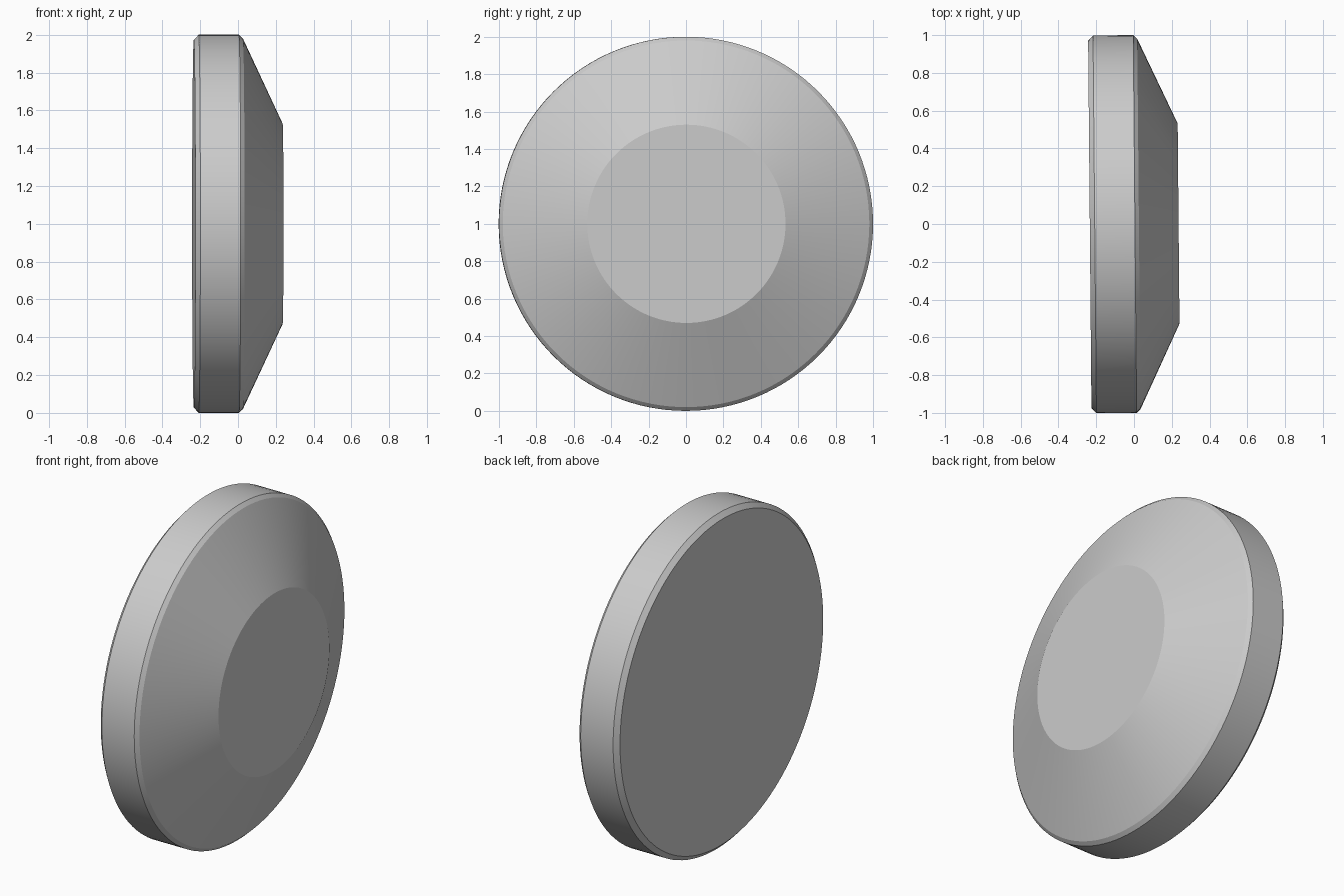
import bpy, bmesh, math
from mathutils import Matrix

if "Cube" in bpy.data.objects:
    bpy.data.objects.remove(bpy.data.objects["Cube"])

SEGMENTS = 128
# profile as (position along axis, radius), back face to front cap
PROFILE = [(-0.234, 0.972), (-0.208, 1.0), (0.005, 1.0),
           (0.026, 0.98), (0.236, 0.53)]

# disc with chamfered rim and conical front, lathed around the x axis
bm = bmesh.new()
rings = []
for x, r in PROFILE:
    rings.append([bm.verts.new((x, r * math.cos(a), r * math.sin(a)))
                  for a in (2 * math.pi * i / SEGMENTS for i in range(SEGMENTS))])
for a, b in zip(rings, rings[1:]):
    for i in range(SEGMENTS):
        j = (i + 1) % SEGMENTS
        bm.faces.new((a[i], a[j], b[j], b[i]))
bm.faces.new(rings[0])
bm.faces.new(rings[-1])
bmesh.ops.recalc_face_normals(bm, faces=bm.faces)

# very slight turn about z, resting on the ground
bm.transform(Matrix.Translation((0, 0, 1)) @ Matrix.Rotation(0.009, 4, 'Z'))

mesh = bpy.data.meshes.new("beveled_disc")
bm.to_mesh(mesh)
bm.free()
disc = bpy.data.objects.new("beveled_disc", mesh)
bpy.context.collection.objects.link(disc)
bpy.context.view_layer.objects.active = disc
disc.select_set(True)
bpy.ops.object.shade_smooth_by_angle(angle=math.radians(15))
